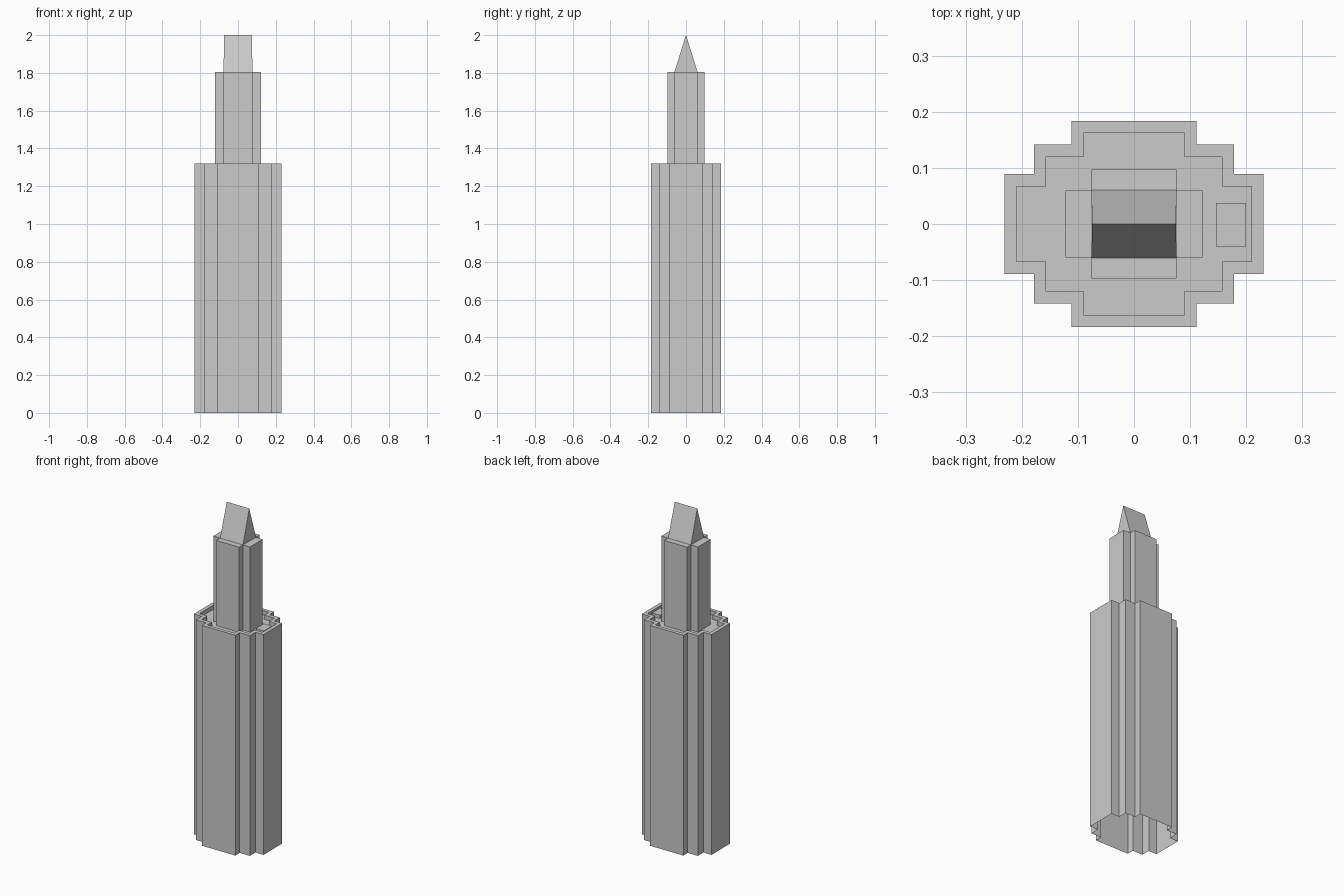
import bpy, bmesh

if "Cube" in bpy.data.objects:
    bpy.data.objects.remove(bpy.data.objects["Cube"])

ROOF = 1.295   # recessed roof level of the main block
RIM = 1.32     # parapet level


def stepped(corners):
    """Mirror one quadrant of outline points into a closed loop (counter-clockwise)."""
    q2 = [(-x, y) for x, y in reversed(corners)]
    half = corners + q2
    return half + [(-x, -y) for x, y in half]


def finish(name, bm):
    bmesh.ops.recalc_face_normals(bm, faces=bm.faces[:])
    mesh = bpy.data.meshes.new(name)
    bm.to_mesh(mesh)
    bm.free()
    obj = bpy.data.objects.new(name, mesh)
    bpy.context.collection.objects.link(obj)
    return obj


def skin(name, rings, cap=True):
    """Join successive (outline, z) rings with walls and cap the last one."""
    bm = bmesh.new()
    loops = [[bm.verts.new((x, y, z)) for x, y in pts] for pts, z in rings]
    for a, b in zip(loops, loops[1:]):
        n = len(a)
        for i in range(n):
            j = (i + 1) % n
            bm.faces.new((a[i], a[j], b[j], b[i]))
    if cap:
        bm.faces.new(loops[-1])
    return finish(name, bm)


# Main block: open underneath, with a parapet around a sunken roof
outer = stepped([(0.231, 0.089), (0.178, 0.089), (0.178, 0.142),
                 (0.111, 0.142), (0.111, 0.184)])
inner = stepped([(0.209, 0.067), (0.157, 0.067), (0.157, 0.119),
                 (0.09, 0.119), (0.09, 0.162)])
skin("main_block", [(outer, 0), (outer, RIM), (inner, RIM), (inner, ROOF)])

# Upper tower with a cross-shaped plan
cross = stepped([(0.122, 0.06), (0.076, 0.06), (0.076, 0.097)])
skin("upper_tower", [(cross, ROOF), (cross, 1.805)])

# Small service box on the sunken roof
box = [(0.2, -0.04), (0.2, 0.037), (0.146, 0.037), (0.146, -0.04)]
skin("roof_box", [(box, ROOF), (box, ROOF + 0.02)])

# Wedge-shaped gable on top
bm = bmesh.new()
ends = [[bm.verts.new(p) for p in ((x, -0.061, 1.805), (x, 0.061, 1.805), (x * 0.98, 0, 2.0))]
        for x in (-0.076, 0.076)]
l, r = ends
bm.faces.new(l)
bm.faces.new(r)
for i, j in ((0, 2), (1, 2)):
    bm.faces.new((l[i], l[j], r[j], r[i]))
finish("gable_roof", bm)
